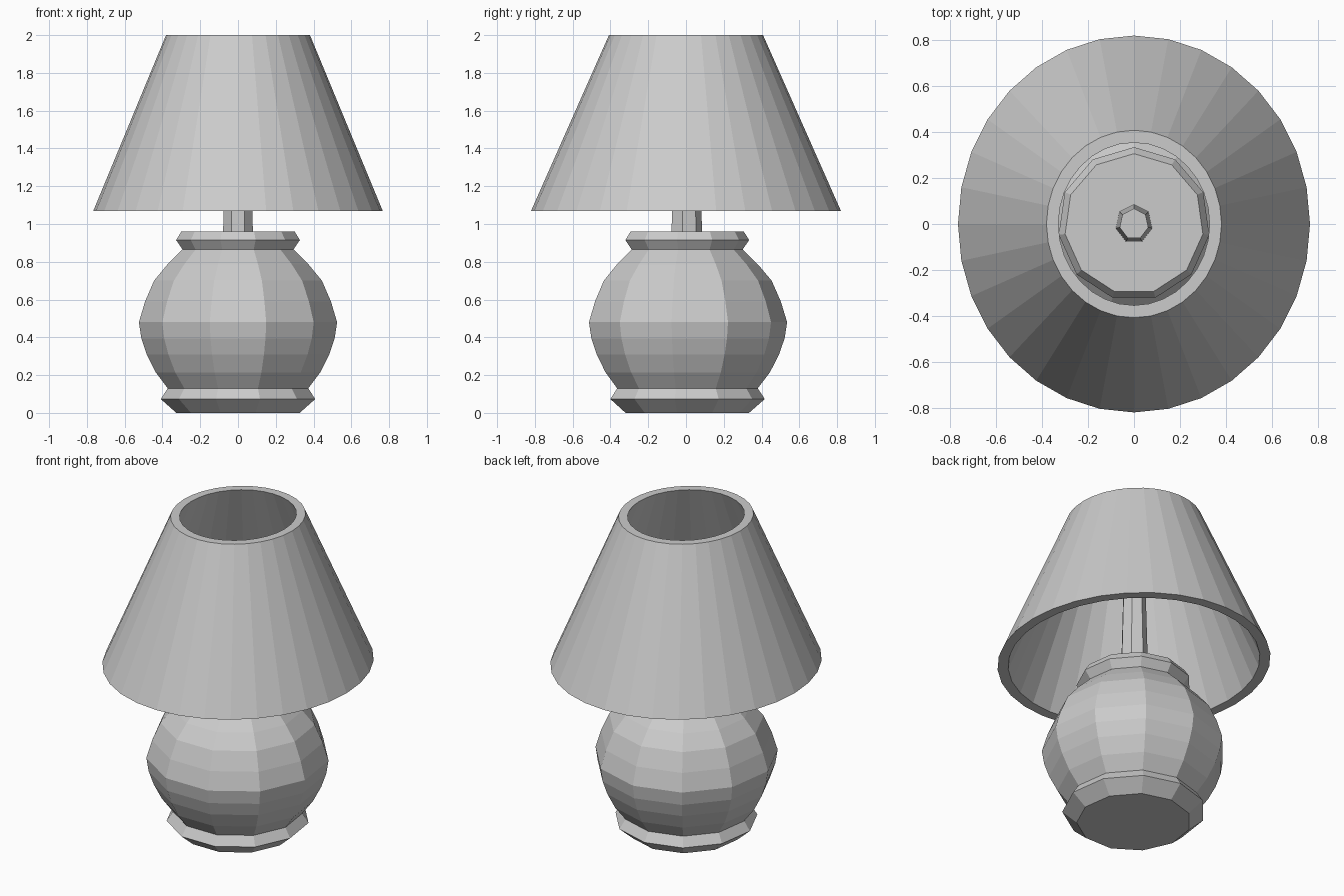
import bpy, bmesh
from math import sin, cos, pi

if "Cube" in bpy.data.objects:
    bpy.data.objects.remove(bpy.data.objects["Cube"])


def lathe(name, profile, sides, closed=False):
    """Spin (rx, ry, z) rings around z, first vertex on +y; cap the ends or close the loop."""
    bm = bmesh.new()
    rings = []
    for rx, ry, z in profile:
        rings.append([bm.verts.new((rx * sin(2 * pi * i / sides),
                                    ry * cos(2 * pi * i / sides), z))
                      for i in range(sides)])
    pairs = list(zip(rings, rings[1:]))
    if closed:
        pairs.append((rings[-1], rings[0]))
    else:
        bm.faces.new(rings[0])
        bm.faces.new(rings[-1])
    for a, b in pairs:
        for i in range(sides):
            j = (i + 1) % sides
            bm.faces.new((a[i], a[j], b[j], b[i]))
    bmesh.ops.recalc_face_normals(bm, faces=bm.faces)
    mesh = bpy.data.meshes.new(name)
    bm.to_mesh(mesh)
    bm.free()
    obj = bpy.data.objects.new(name, mesh)
    bpy.context.collection.objects.link(obj)
    return obj


# Eleven-sided base: foot ring, round belly, collar
base = [(0.33, 0), (0.413, 0.073), (0.376, 0.13),
        (0.44, 0.215), (0.488, 0.31), (0.517, 0.395), (0.53, 0.48),
        (0.497, 0.59), (0.449, 0.70), (0.378, 0.785),
        (0.297, 0.865), (0.331, 0.915), (0.303, 0.96)]
lathe("lamp_base", [(r, r * 1.01, z) for r, z in base], 11)

# Tapered seven-sided stem
lathe("stem", [(0.081, 0.085, 0.955), (0.064, 0.067, 1.62)], 7)

# Slightly oval hollow shade, open at both ends
lathe("shade", [(0.766, 0.82, 1.07), (0.381, 0.408, 2.0),
                (0.329, 0.354, 2.0), (0.706, 0.757, 1.07)], 32, closed=True)
